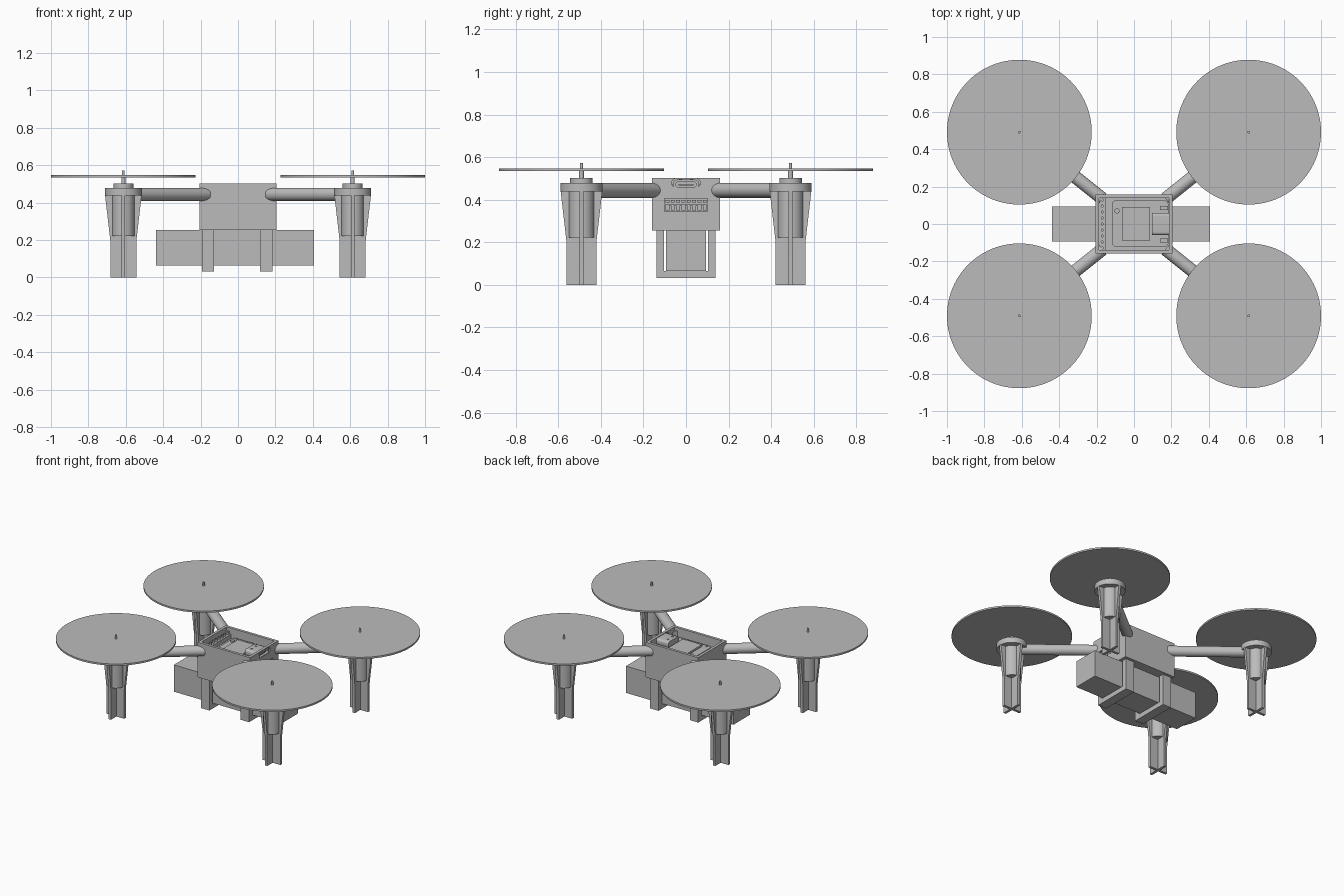
import bpy
import bmesh
from math import atan2, pi
from mathutils import Matrix, Vector

if "Cube" in bpy.data.objects:
    bpy.data.objects.remove(bpy.data.objects["Cube"])

grey = bpy.data.materials.new("plain grey")
grey.use_nodes = True
COLOUR = (0.5, 0.5, 0.5, 1)
grey.diffuse_color = COLOUR
grey.node_tree.nodes["Principled BSDF"].inputs["Base Color"].default_value = COLOUR
parts = []


def finish(name, bm):
    bmesh.ops.recalc_face_normals(bm, faces=bm.faces)
    mesh = bpy.data.meshes.new(name)
    bm.to_mesh(mesh)
    bm.free()
    mesh.materials.append(grey)
    ob = bpy.data.objects.new(name, mesh)
    bpy.context.collection.objects.link(ob)
    parts.append(ob)
    return ob


def box(name, x, y, z):
    """Box from (low, high) ranges."""
    bm = bmesh.new()
    size = [r[1] - r[0] for r in (x, y, z)]
    mid = Vector([(r[0] + r[1]) / 2 for r in (x, y, z)])
    bmesh.ops.create_cube(bm, size=1, matrix=Matrix.Translation(mid) @ Matrix.Diagonal((*size, 1)))
    return finish(name, bm)


def rod(name, a, b, radius, sides=48):
    """Cylinder between two points."""
    a, b = Vector(a), Vector(b)
    turn = (b - a).to_track_quat('Z', 'Y').to_matrix().to_4x4()
    bm = bmesh.new()
    bmesh.ops.create_cone(bm, cap_ends=True, segments=sides, radius1=radius, radius2=radius,
                          depth=(b - a).length, matrix=Matrix.Translation((a + b) / 2) @ turn)
    return finish(name, bm)


def plate(name, outline, thickness, matrix):
    """Flat outline in local XY, extruded evenly along local Z."""
    bm = bmesh.new()
    face = bm.faces.new([bm.verts.new((u, v, -thickness / 2)) for u, v in outline])
    out = bmesh.ops.extrude_face_region(bm, geom=[face])
    bmesh.ops.translate(bm, vec=(0, 0, thickness),
                        verts=[v for v in out["geom"] if isinstance(v, bmesh.types.BMVert)])
    bm.transform(matrix)
    return finish(name, bm)


def bevel_edges(ob, width, axis):
    """Round the edges that run along one axis."""
    bm = bmesh.new()
    bm.from_mesh(ob.data)
    edges = [e for e in bm.edges
             if abs((e.verts[0].co - e.verts[1].co).normalized()[axis]) > 0.9]
    bmesh.ops.bevel(bm, geom=edges, offset=width, segments=6, affect='EDGES', profile=0.5)
    bm.to_mesh(ob.data)
    bm.free()


def cut(ob, cutter):
    mod = ob.modifiers.new("cut", 'BOOLEAN')
    mod.operation, mod.solver, mod.object = 'DIFFERENCE', 'EXACT', cutter
    bpy.context.view_layer.objects.active = ob
    bpy.ops.object.modifier_apply(modifier=mod.name)
    parts.remove(cutter)
    bpy.data.objects.remove(cutter)


# Open-topped body with side openings
body = box("body", (-.206, .206), (-.159, .159), (.255, .503))
cut(body, box("cavity", (-.187, .187), (-.14, .14), (.43, .6)))
port_hole = box("port_hole", (.15, .25), (-.066, .066), (.457, .499))
bevel_edges(port_hole, .018, 0)
cut(body, port_hole)
cut(body, box("pin_slot", (.18, .25), (-.1, .1), (.345, .405)))

# Side connector: bar and two rows of pins
box("pin_bar", (.175, .2), (-.1, .1), (.374, .381))
for i in range(8):
    y = -.087 + i * .025
    box("upper_pin", (.175, .198), (y - .009, y + .009), (.386, .399))
    box("lower_pin", (.175, .202), (y - .009, y + .009), (.349, .372))

# Circuit board and its components
board = box("circuit_board", (-.118, .184), (-.121, .125), (.425, .45))
bevel_edges(board, .02, 2)
box("main_chip", (-.064, .086), (-.088, .09), (.445, .464))
for y in (-.109, .113):
    for i in range(7):
        x = -.086 + i * .0375
        rod("solder_pad", (x, y, .445), (x, y, .454), .008, 16)
for y in (-.088, .086):
    box("side_button", (.139, .182), (y - .011, y + .011), (.445, .466))
rod("reset_button", (-.091, .07, .445), (-.091, .07, .462), .014, 24)
port = box("port_shell", (.096, .203), (-.06, .06), (.449, .494))
bevel_edges(port, .017, 0)
port_inside = box("port_inside", (.13, .25), (-.048, .048), (.46, .483))
bevel_edges(port_inside, .01, 0)
cut(port, port_inside)
box("port_tongue", (.12, .195), (-.036, .036), (.468, .475))
for y in (-.025, .025):
    rod("port_rivet", (.125, y, .49), (.125, y, .498), .007, 16)

# Pin header along the inner wall
box("pin_header", (-.187, -.152), (-.138, .138), (.425, .46))
for i in range(9):
    y = -.128 + i * .032
    rod("header_pin", (-.17, y, .455), (-.17, y, .475), .008, 16)

# Battery and the two straps carrying it
box("battery", (-.438, .406), (-.093, .093), (.065, .255))
strap = [(-.139, .257), (-.139, .032), (.139, .032), (.139, .257),
         (.103, .257), (.103, .065), (-.103, .065), (-.103, .257)]
side_on = Matrix(((0, 0, 1, 0), (1, 0, 0, 0), (0, 1, 0, 0), (0, 0, 0, 1)))
for x in (-.16, .151):
    plate("battery_strap", strap, .066, Matrix.Translation((x, 0, 0)) @ side_on)

# Four arms, each with a motor, finned leg and rotor disc
fin = [(-.07, 0), (.07, 0), (.07, .2), (.099, .45), (-.099, .45), (-.07, .2)]
for sx in (-1, 1):
    for sy in (-1, 1):
        x, y = sx * .613, sy * .491
        rod("arm", (x * .275, y * .275, .444), (x * .93, y * .93, .444), .035)
        for k in range(2):
            place = (Matrix.Translation((x, y, 0)) @ Matrix.Rotation(k * pi / 2, 4, 'Z')
                     @ Matrix.Rotation(pi / 2, 4, 'X'))
            plate("leg_fin", fin, .018, place)
        for name, low, high, radius, sides in (
                ("motor_housing", .222, .445, .06, 48),
                ("motor_ring", .439, .479, .099, 64),
                ("motor_cap", .475, .503, .053, 48),
                ("rotor_hub", .5, .537, .011, 24),
                ("rotor_disc", .535, .547, .387, 96),
                ("rotor_pin", .54, .573, .007, 24)):
            rod(name, (x, y, low), (x, y, high), radius, sides)

# Smooth the round parts while keeping sharp edges
bpy.ops.object.select_all(action='DESELECT')
for ob in parts:
    ob.select_set(True)
bpy.context.view_layer.objects.active = body
bpy.ops.object.shade_smooth_by_angle(angle=pi / 6)
